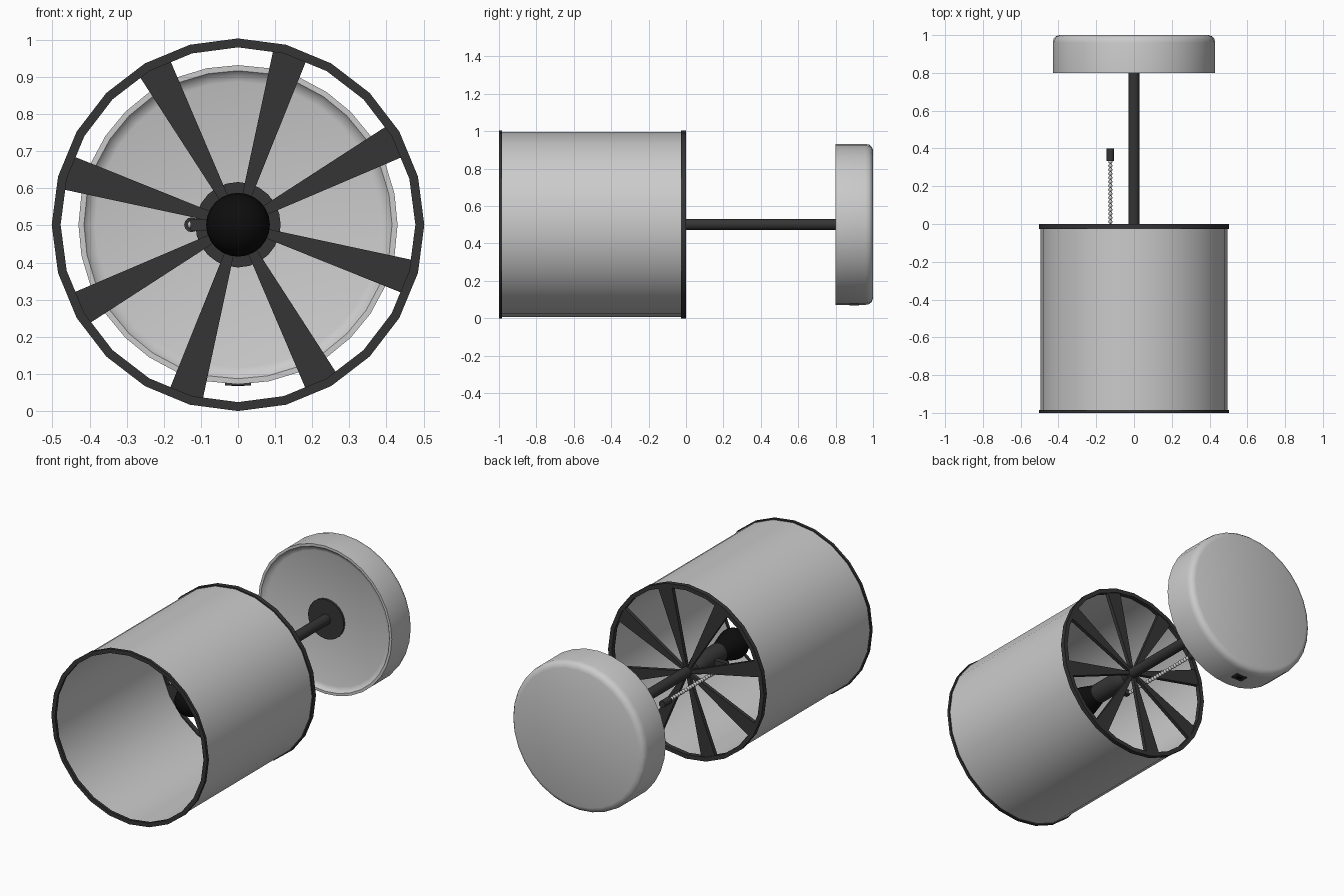
import bpy, bmesh, math
from mathutils import Vector

if "Cube" in bpy.data.objects:
    bpy.data.objects.remove(bpy.data.objects["Cube"])

ZC = 0.502   # height of the lamp axis


def material(name, v):
    m = bpy.data.materials.new(name)
    m.diffuse_color = (v, v, v, 1)
    m.use_nodes = True
    m.node_tree.nodes["Principled BSDF"].inputs["Base Color"].default_value = m.diffuse_color
    return m


DARK = material("dark_metal", 0.035)
BLACK = material("black_glass", 0.004)


def finish(bm, name, mat=None, angle=35):
    bmesh.ops.remove_doubles(bm, verts=bm.verts, dist=1e-5)
    bmesh.ops.recalc_face_normals(bm, faces=bm.faces)
    me = bpy.data.meshes.new(name)
    bm.to_mesh(me)
    bm.free()
    ob = bpy.data.objects.new(name, me)
    bpy.context.collection.objects.link(ob)
    if mat:
        me.materials.append(mat)
    if angle:
        bpy.ops.object.select_all(action='DESELECT')
        ob.select_set(True)
        bpy.context.view_layer.objects.active = ob
        bpy.ops.object.shade_smooth_by_angle(angle=math.radians(angle))
    return ob


def lathe(name, profile, mat=None, sides=24, closed=False, cx=0.0):
    """Spin (radius, y) points around the y direction."""
    bm = bmesh.new()
    vs = [bm.verts.new((cx + r, y, ZC)) for r, y in profile]
    pairs = list(zip(vs, vs[1:])) + ([(vs[-1], vs[0])] if closed else [])
    edges = [bm.edges.new(p) for p in pairs]
    bmesh.ops.spin(bm, geom=vs + edges, cent=(cx, 0, ZC), axis=(0, 1, 0),
                   angle=math.tau, steps=sides, use_duplicate=False)
    return finish(bm, name, mat)


def box(name, centre, size, mat):
    bm = bmesh.new()
    bmesh.ops.create_cube(bm, size=1)
    for v in bm.verts:
        v.co = Vector(a * s + c for a, s, c in zip(v.co, size, centre))
    return finish(bm, name, mat, None)


def tube(name, r0, r1, y0, y1, mat=None):
    return lathe(name, [(r0, y0), (r1, y0), (r1, y1), (r0, y1)], mat, closed=True)


# drum shade with trim hoops at both ends
tube("shade", 0.485, 0.495, -0.99, -0.01)
tube("front_trim", 0.478, 0.502, -1.0, -0.984, DARK)
tube("back_trim", 0.478, 0.502, -0.027, 0.0, DARK)

# eight tapered spokes
bm = bmesh.new()
for k in range(8):
    a = math.radians(28 + 45 * k)
    d = Vector((math.cos(a), 0, math.sin(a)))
    s = Vector((-math.sin(a), 0, math.cos(a)))
    ring = []
    for y in (-0.027, -0.005):
        o = Vector((0, y, ZC))
        ring.append([bm.verts.new(o + d * r + s * w) for r, w in
                     ((0.015, -0.007), (0.482, -0.047), (0.482, 0.047), (0.015, 0.007))])
    f, b = ring
    bm.faces.new(f)
    bm.faces.new(b[::-1])
    for i in range(4):
        j = (i + 1) % 4
        bm.faces.new((f[i], b[i], b[j], f[j]))
bmesh.ops.recalc_face_normals(bm, faces=bm.faces)
finish(bm, "spokes", DARK, None)

# pole, bulb socket and bulb
lathe("pole", [(0, -0.12), (0.03, -0.12), (0.03, 0.815), (0, 0.815)], DARK)
lathe("socket", [(0, -0.07), (0.03, -0.07), (0.045, -0.09), (0.055, -0.12),
                 (0.055, -0.3), (0, -0.3)], DARK)
bulb = [(0.086 * math.sin(t), -0.435 - 0.086 * math.cos(t))
        for t in [math.radians(15 * i) for i in range(8)]]
bulb[0] = (0, bulb[0][1])
lathe("bulb", bulb + [(0.065, -0.35), (0.05, -0.3), (0, -0.29)], BLACK)

# round base with rounded back edge and shallow dished front
lathe("base", [(0, 0.82), (0.385, 0.82), (0.405, 0.813), (0.415, 0.8), (0.43, 0.8),
               (0.43, 0.96), (0.426, 0.98), (0.415, 0.993), (0.395, 1.0), (0, 1.0)], sides=32)
lathe("base_flange", [(0, 0.808), (0.115, 0.808), (0.115, 0.822), (0, 0.822)], DARK)

# socket on the underside of the base
box("power_port", (0, 0.9, 0.079), (0.07, 0.05, 0.02), DARK)
box("port_hole", (0, 0.9, 0.0735), (0.035, 0.022, 0.012), BLACK)

# switch arm, bead chain and pull
CX = -0.125
box("switch_arm", (-0.085, -0.2, ZC), (0.085, 0.03, 0.03), DARK)
bm = bmesh.new()
n = 26
for i in range(n):
    y = -0.2 + 0.53 * i / (n - 1)
    res = bmesh.ops.create_uvsphere(bm, u_segments=8, v_segments=6, radius=0.0115)
    bmesh.ops.translate(bm, verts=res["verts"], vec=(CX, y, ZC))
finish(bm, "pull_chain", None, 60)
lathe("chain_pull", [(0, 0.333), (0.02, 0.333), (0.02, 0.4), (0, 0.4)], DARK, 12, cx=CX)
